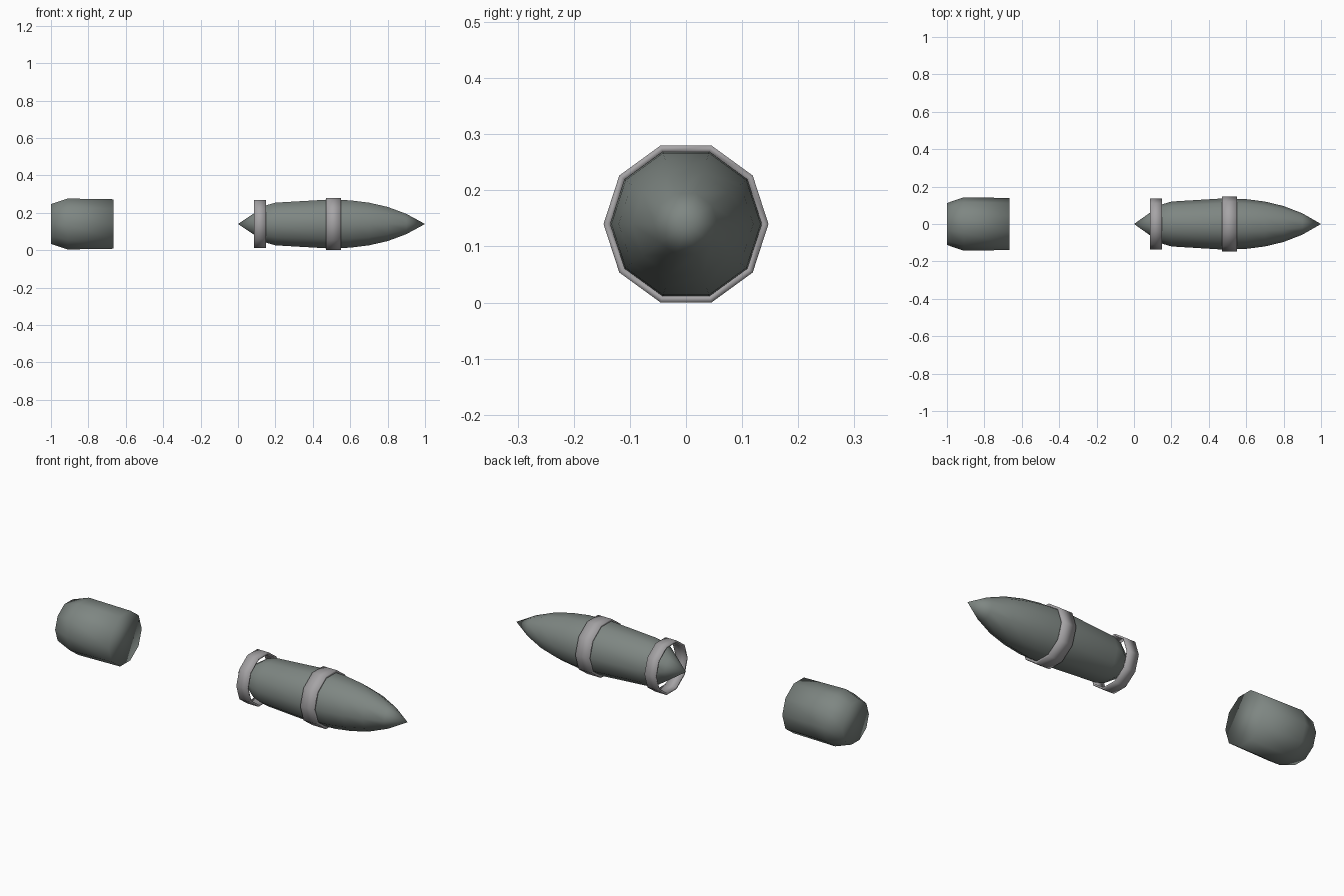
import bpy, bmesh, math

SIDES = 10
AXIS_HEIGHT = 0.14

cube = bpy.data.objects.get("Cube")
if cube:
    bpy.data.objects.remove(cube, do_unlink=True)


def material(name, rgb):
    mat = bpy.data.materials.new(name)
    mat.use_nodes = True
    mat.use_backface_culling = True
    color = (*rgb, 1)
    mat.diffuse_color = color
    mat.node_tree.nodes["Principled BSDF"].inputs["Base Color"].default_value = color
    return mat


def lathe(name, profile, mat, closed=False, inward=False):
    """Spin (x, radius) points around the long axis; a zero radius makes a pole."""
    bm = bmesh.new()
    rings = []
    for x, r in profile:
        count = SIDES if r > 0 else 1
        ring = []
        for i in range(count):
            a = math.tau * i / SIDES
            ring.append(bm.verts.new((x, r * math.cos(a), AXIS_HEIGHT + r * math.sin(a))))
        rings.append(ring)
    pairs = list(zip(rings, rings[1:]))
    if closed:
        pairs.append((rings[-1], rings[0]))
    for a, b in pairs:
        for i in range(SIDES):
            j = (i + 1) % SIDES
            if len(a) == 1:
                bm.faces.new((a[0], b[i], b[j]))
            elif len(b) == 1:
                bm.faces.new((a[i], a[j], b[0]))
            else:
                bm.faces.new((a[i], a[j], b[j], b[i]))
    if not closed:
        for end in (rings[0], rings[-1]):
            if len(end) > 1:
                bm.faces.new(end)
    bmesh.ops.recalc_face_normals(bm, faces=bm.faces)
    if inward:
        bmesh.ops.reverse_faces(bm, faces=bm.faces)
    for f in bm.faces:
        f.smooth = True
    mesh = bpy.data.meshes.new(name)
    bm.to_mesh(mesh)
    bm.free()
    mesh.materials.append(mat)
    obj = bpy.data.objects.new(name, mesh)
    bpy.context.collection.objects.link(obj)
    return obj


def tube(name, x0, x1, inner, outer, mat, inward=False):
    profile = [(x0, inner), (x0, outer), (x1, outer), (x1, inner)]
    return lathe(name, profile, mat, closed=True, inward=inward)


green_gray = material("green_gray_metal", (0.21, 0.24, 0.225))
light_gray = material("light_gray_metal", (0.38, 0.37, 0.38))

# Pointed body with a tail cone
lathe("shell_body", [(0, 0), (0.085, 0.06), (0.15, 0.105), (0.2, 0.12),
                     (0.48, 0.137), (0.6, 0.133), (0.7, 0.12), (0.8, 0.096),
                     (0.9, 0.057), (1, 0)], green_gray)

# Loose collar around the tail
tube("tail_ring", 0.085, 0.15, 0.126, 0.136, light_gray)

# Thin band around the middle, faced inward
tube("middle_band", 0.47, 0.55, 0.135, 0.147, light_gray, inward=True)

# Separate case with a chamfered rear
lathe("case", [(-1, 0.112), (-0.91, 0.143), (-0.665, 0.139)], green_gray)
